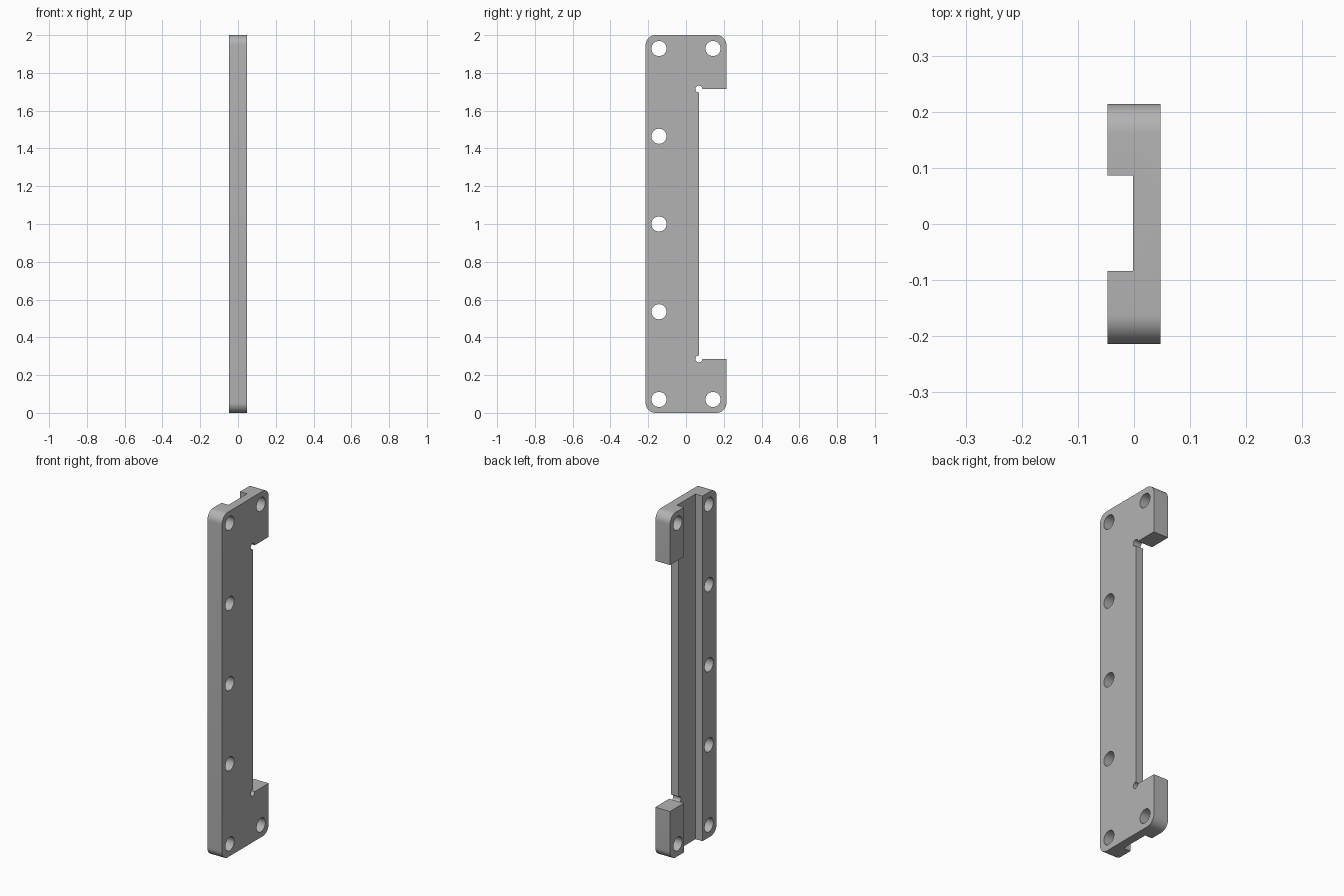
import bpy, bmesh
from math import sin, cos, pi

if "Cube" in bpy.data.objects:
    bpy.data.objects.remove(bpy.data.objects["Cube"], do_unlink=True)

HALF_X, HALF_Y, HEIGHT = 0.047, 0.214, 2.0
CORNER = 0.053                    # outer corner radius
NOTCH_Y, NOTCH_Z = 0.07, 0.286    # cut-out between the two end pads
INSET = 0.071                     # hole distance from the edges

grey = bpy.data.materials.new("Grey metal")
grey.use_nodes = True
colour = (0.45, 0.45, 0.45, 1)
grey.diffuse_color = colour
grey.node_tree.nodes["Principled BSDF"].inputs["Base Color"].default_value = colour


def prism(name, outline, x0, x1):
    """Extrude a closed (y, z) outline from x0 to x1."""
    bm = bmesh.new()
    face = bm.faces.new([bm.verts.new((x0, y, z)) for y, z in outline])
    ext = bmesh.ops.extrude_face_region(bm, geom=[face])
    verts = [v for v in ext["geom"] if isinstance(v, bmesh.types.BMVert)]
    bmesh.ops.translate(bm, verts=verts, vec=(x1 - x0, 0, 0))
    bmesh.ops.recalc_face_normals(bm, faces=bm.faces)
    mesh = bpy.data.meshes.new(name)
    bm.to_mesh(mesh)
    bm.free()
    obj = bpy.data.objects.new(name, mesh)
    bpy.context.collection.objects.link(obj)
    mesh.materials.append(grey)
    return obj


def arc(y, z, r, start, sweep, steps):
    return [(y + r * cos(start + sweep * i / steps),
             z + r * sin(start + sweep * i / steps)) for i in range(steps + 1)]


def circle(y, z, r, steps=32):
    return arc(y, z, r, 0, 2 * pi, steps)[:-1]


def cut(target, cutter):
    mod = target.modifiers.new("Cut", 'BOOLEAN')
    mod.operation = 'DIFFERENCE'
    mod.solver = 'EXACT'
    mod.object = cutter
    bpy.context.view_layer.objects.active = target
    bpy.ops.object.modifier_apply(modifier=mod.name)
    bpy.data.objects.remove(cutter, do_unlink=True)


# Bracket plate: C-shaped outline, lower half mirrored to the upper half
lower = (arc(CORNER - HALF_Y, CORNER, CORNER, pi, pi / 2, 10)
         + arc(HALF_Y - CORNER, CORNER, CORNER, -pi / 2, pi / 2, 10)
         + [(HALF_Y, NOTCH_Z), (NOTCH_Y, NOTCH_Z)])
upper = [(y, HEIGHT - z) for y, z in reversed(lower)]
bracket = prism("bracket_plate", lower + upper, -HALF_X, HALF_X)

# Full-length channel on the -x side
cut(bracket, prism("channel_cutter",
                   [(-0.084, -0.1), (0.086, -0.1), (0.086, 2.1), (-0.084, 2.1)],
                   -0.1, -0.002))

# Screw holes: five along the front edge, one in each pad
hole_y = HALF_Y - INSET
holes = [(-hole_y, INSET + i * (HEIGHT - 2 * INSET) / 4) for i in range(5)]
holes += [(hole_y, INSET), (hole_y, HEIGHT - INSET)]
for y, z in holes:
    cut(bracket, prism("hole_cutter", circle(y, z, 0.04), -0.1, 0.1))

# Small round reliefs at the inner corners of the cut-out
for z in (NOTCH_Z, HEIGHT - NOTCH_Z):
    cut(bracket, prism("relief_cutter", circle(NOTCH_Y - 0.002, z, 0.0185, 20), -0.1, 0.1))

bpy.ops.object.select_all(action='DESELECT')
bracket.select_set(True)
bpy.context.view_layer.objects.active = bracket
bpy.ops.object.shade_smooth_by_angle(angle=pi / 6)
